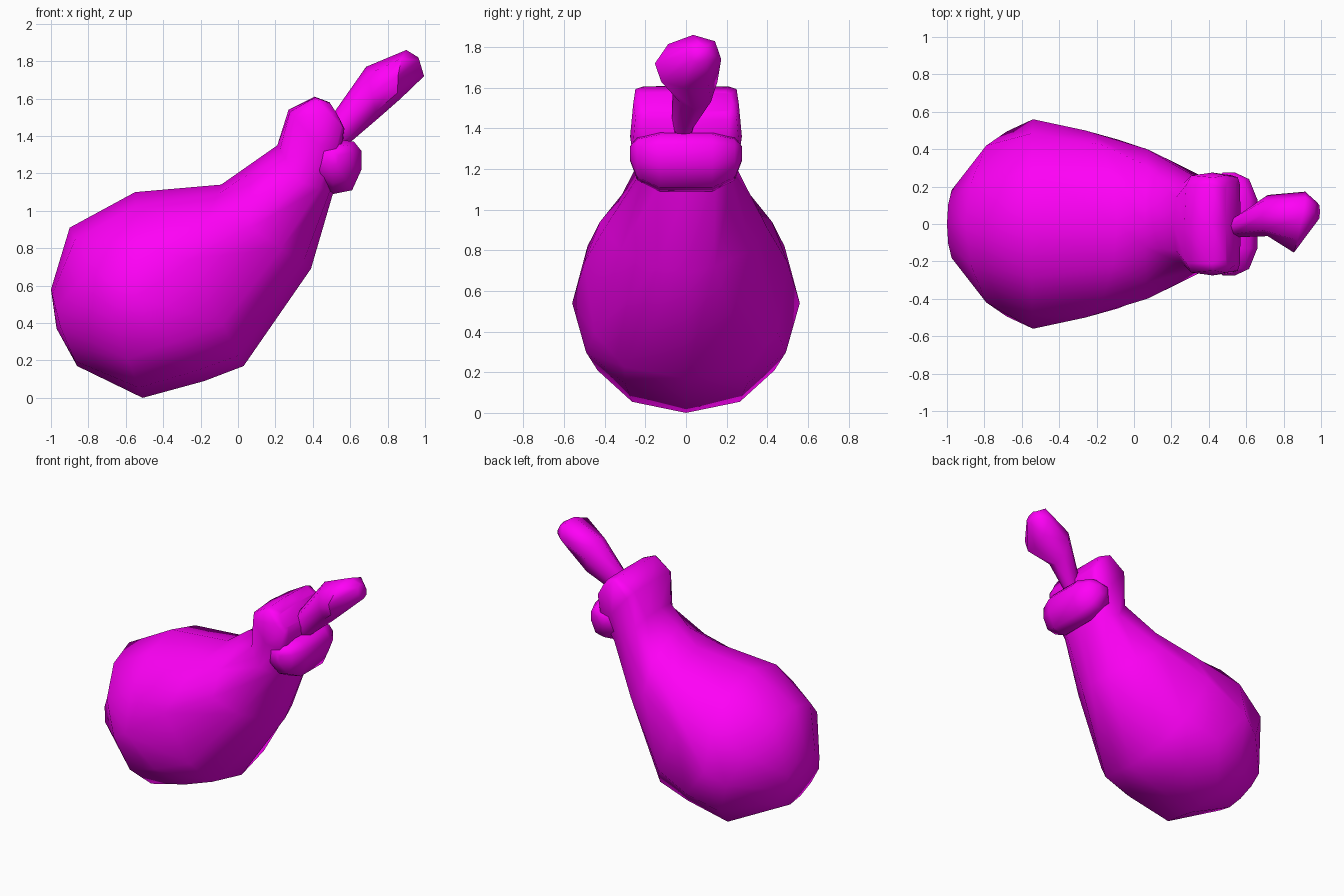
import bpy, bmesh, math
from mathutils import Vector

if "Cube" in bpy.data.objects:
    bpy.data.objects.remove(bpy.data.objects["Cube"])

mat = bpy.data.materials.new("magenta")
mat.diffuse_color = (1.0, 0.0, 0.93, 1)
mat.use_nodes = True
mat.node_tree.nodes["Principled BSDF"].inputs["Base Color"].default_value = mat.diffuse_color


def loft(name, rings, pole=None):
    """Skin a list of point rings, closing both ends."""
    bm = bmesh.new()
    loops = [[bm.verts.new(p) for p in ring] for ring in rings]
    n = len(loops[0])
    for a, b in zip(loops, loops[1:]):
        for i in range(n):
            j = (i + 1) % n
            bm.faces.new((a[i], a[j], b[j], b[i]))
    if pole:
        tip = bm.verts.new(pole)
        for i in range(n):
            bm.faces.new((tip, loops[0][(i + 1) % n], loops[0][i]))
    else:
        bm.faces.new(loops[0][::-1])
    bm.faces.new(loops[-1])
    bmesh.ops.recalc_face_normals(bm, faces=bm.faces)
    me = bpy.data.meshes.new(name)
    bm.to_mesh(me)
    bm.free()
    ob = bpy.data.objects.new(name, me)
    bpy.context.collection.objects.link(ob)
    me.materials.append(mat)
    bpy.ops.object.select_all(action='DESELECT')
    ob.select_set(True)
    bpy.context.view_layer.objects.active = ob
    bpy.ops.object.shade_smooth_by_angle(angle=math.radians(65))


def belly_ring(top, mid, bottom, width, up=1.0, low=1.0, n=12):
    """Section through a top, a widest and a bottom point (x, z).
    up and low shape each half: below 1 boxier, above 1 more pointed."""
    pts = []
    for i in range(n):
        a = 2 * math.pi * i / n
        c, s = round(math.cos(a), 6), round(math.sin(a), 6)
        end, p = (top, up) if s > 0 else (bottom, low)
        y = width * math.copysign(abs(c) ** p, c)
        t = abs(s) ** min(p, 1)
        pts.append((mid[0] + (end[0] - mid[0]) * t, y, mid[1] + (end[1] - mid[1]) * t))
    return pts


def oval_ring(c, u, v, n=8):
    c, u, v = Vector(c), Vector(u), Vector(v)
    return [c + u * math.cos(2 * math.pi * i / n) + v * math.sin(2 * math.pi * i / n)
            for i in range(n)]


def lobe(name, profile, centre, stations):
    """Side profile swept across y, shrinking towards both ends."""
    both = [(-y, s) for y, s in stations] + [(y, s) for y, s in reversed(stations)]
    loft(name, [[(centre[0] + (x - centre[0]) * s, y, centre[1] + (z - centre[1]) * s)
                 for x, z in profile] for y, s in both])


# swollen body, narrowing to the neck and flaring into the boxy upper fold
loft("body", [
    belly_ring((-1.0, 0.58), (-0.95, 0.38), (-0.86, 0.17), 0.21),
    belly_ring((-0.90, 0.91), (-0.68, 0.45), (-0.51, 0.0), 0.495, 1.15, 0.9),
    belly_ring((-0.55, 1.10), (-0.54, 0.54), (-0.18, 0.09), 0.56, 1.0, 0.9),
    belly_ring((-0.09, 1.14), (-0.26, 0.74), (0.03, 0.17), 0.50, 1.15, 0.72),
    belly_ring((0.06, 1.245), (0.07, 0.91), (0.39, 0.69), 0.40, 1.7, 1.5),
    belly_ring((0.21, 1.35), (0.34, 1.15), (0.51, 1.10), 0.245, 0.8, 0.8),
    belly_ring((0.27, 1.54), (0.42, 1.36), (0.56, 1.33), 0.275, 0.4, 0.4),
    belly_ring((0.41, 1.61), (0.49, 1.52), (0.57, 1.44), 0.26, 0.3, 0.3),
    belly_ring((0.49, 1.58), (0.525, 1.525), (0.55, 1.48), 0.23, 0.3, 0.3),
], pole=(-0.97, 0, 0.37))

# rounded fold below the neck opening
lobe("lower_fold",
     [(0.40, 1.18), (0.51, 1.09), (0.61, 1.11), (0.66, 1.22),
      (0.66, 1.32), (0.62, 1.37), (0.55, 1.38), (0.40, 1.36)],
     (0.50, 1.29), [(0.275, 0.25), (0.24, 0.72), (0.13, 1.0)])

# stalk with a thick, tilted end
loft("stalk", [
    oval_ring((0.48, -0.02, 1.36), (-0.04, 0, 0.05), (0, 0.05, 0)),
    oval_ring((0.565, -0.01, 1.455), (-0.045, 0, 0.08), (0, 0.06, 0)),
    oval_ring((0.715, 0.045, 1.63), (-0.03, 0, 0.14), (0, 0.11, 0)),
    oval_ring((0.885, 0.01, 1.73), (0.015, 0.025, 0.13), (0.03, 0.163, 0.01)),
    oval_ring((0.98, 0.065, 1.77), (-0.015, 0.0, 0.05), (0.0, 0.05, 0)),
])
